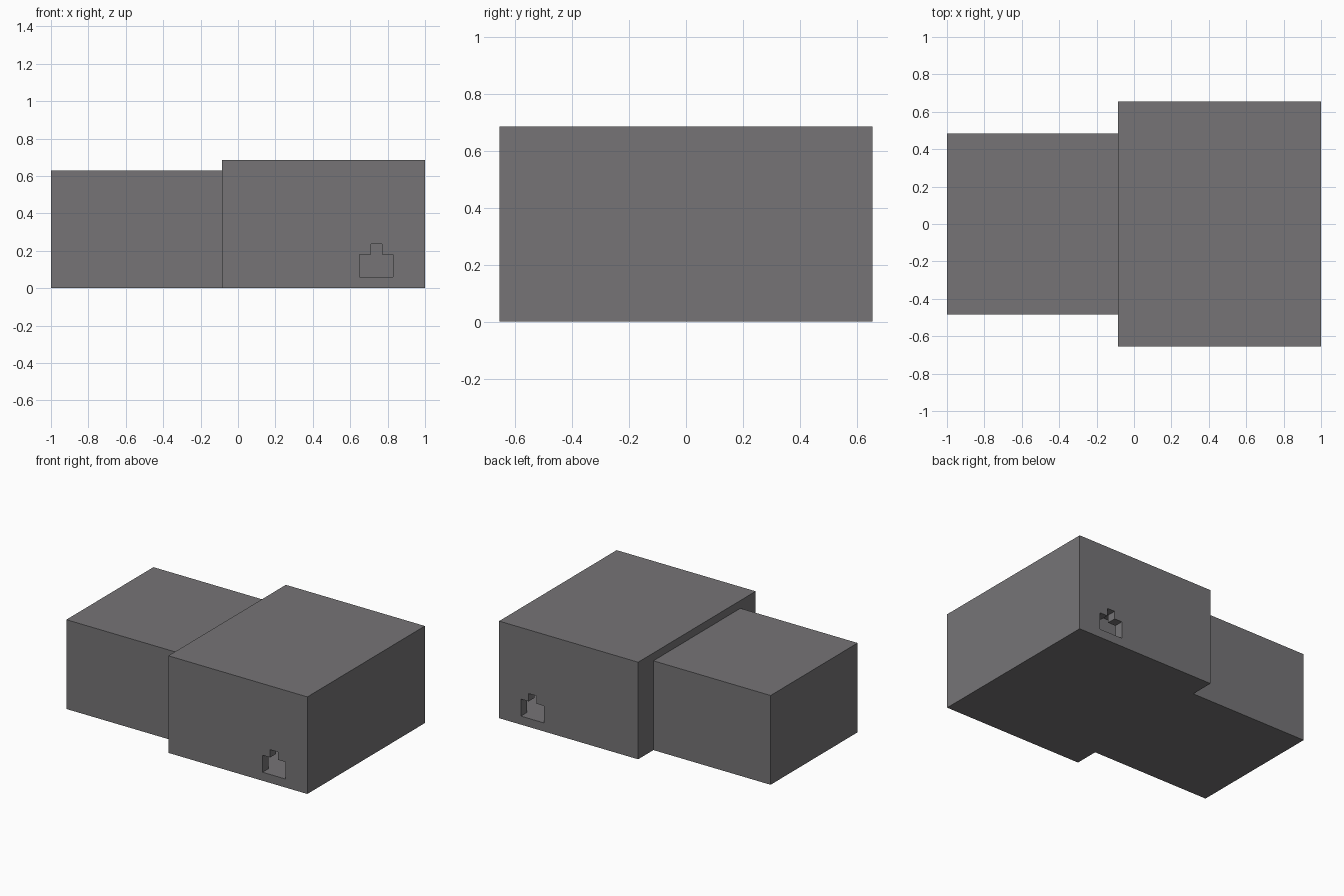
import bpy, bmesh

if "Cube" in bpy.data.objects:
    bpy.data.objects.remove(bpy.data.objects["Cube"], do_unlink=True)

GREY = (0.18, 0.175, 0.183, 1.0)
mat = bpy.data.materials.new("warm_grey")
mat.use_nodes = True
mat.diffuse_color = GREY
mat.node_tree.nodes["Principled BSDF"].inputs["Base Color"].default_value = GREY

SEAM = -0.085                 # where the low and tall blocks meet
LOW_Y, LOW_TOP = 0.485, 0.63
TALL_Y, TALL_TOP = 0.655, 0.685
WALL, FLOOR, SLAB = 0.065, 0.06, 0.004


def prism(name, points, offset):
    """Extrude a flat outline by an offset vector."""
    bm = bmesh.new()
    face = bm.faces.new([bm.verts.new(p) for p in points])
    ext = bmesh.ops.extrude_face_region(bm, geom=[face], use_keep_orig=True)
    new = [g for g in ext["geom"] if isinstance(g, bmesh.types.BMVert)]
    bmesh.ops.translate(bm, vec=offset, verts=new)
    bmesh.ops.recalc_face_normals(bm, faces=bm.faces)
    mesh = bpy.data.meshes.new(name)
    bm.to_mesh(mesh)
    bm.free()
    mesh.materials.append(mat)
    obj = bpy.data.objects.new(name, mesh)
    bpy.context.collection.objects.link(obj)
    return obj


def box(name, x0, x1, y0, y1, z0, z1):
    outline = [(x0, y0, z0), (x1, y0, z0), (x1, y1, z0), (x0, y1, z0)]
    return prism(name, outline, (0, 0, z1 - z0))


# T-shaped ground slab under both blocks
plan = [(-1, -LOW_Y), (SEAM, -LOW_Y), (SEAM, -TALL_Y), (1, -TALL_Y),
        (1, TALL_Y), (SEAM, TALL_Y), (SEAM, LOW_Y), (-1, LOW_Y)]
prism("ground_slab", [(x, y, 0) for x, y in plan], (0, 0, SLAB))

# Low and tall blocks
box("low_block", -1, SEAM, -LOW_Y, LOW_Y, SLAB, LOW_TOP)
tall = box("tall_block", SEAM, 1, -TALL_Y, TALL_Y, SLAB, TALL_TOP)

# Two rooms split by a middle wall, each with a stepped opening
opening = [(0.65, 0.06), (0.83, 0.06), (0.83, 0.18), (0.77, 0.18),
           (0.77, 0.235), (0.71, 0.235), (0.71, 0.18), (0.65, 0.18)]
cutters = []
for side, label in ((-1, "front"), (1, "back")):
    near, far = sorted((side * WALL / 2, side * (TALL_Y - WALL)))
    cutters.append(box(label + "_room_cutter", SEAM + WALL, 1 - WALL,
                       near, far, FLOOR, TALL_TOP - WALL))
    start = side * (TALL_Y + 0.1)
    cutters.append(prism(label + "_opening_cutter",
                         [(x, start, z) for x, z in opening],
                         (0, -side * (WALL + 0.15), 0)))

for cutter in cutters:
    cutter.hide_render = True
    mod = tall.modifiers.new(cutter.name, "BOOLEAN")
    mod.operation = "DIFFERENCE"
    mod.solver = "EXACT"
    mod.object = cutter

# Bake the cuts and remove the cutters
graph = bpy.context.evaluated_depsgraph_get()
baked = bpy.data.meshes.new_from_object(tall.evaluated_get(graph))
tall.modifiers.clear()
tall.data = baked
for cutter in cutters:
    bpy.data.objects.remove(cutter, do_unlink=True)
